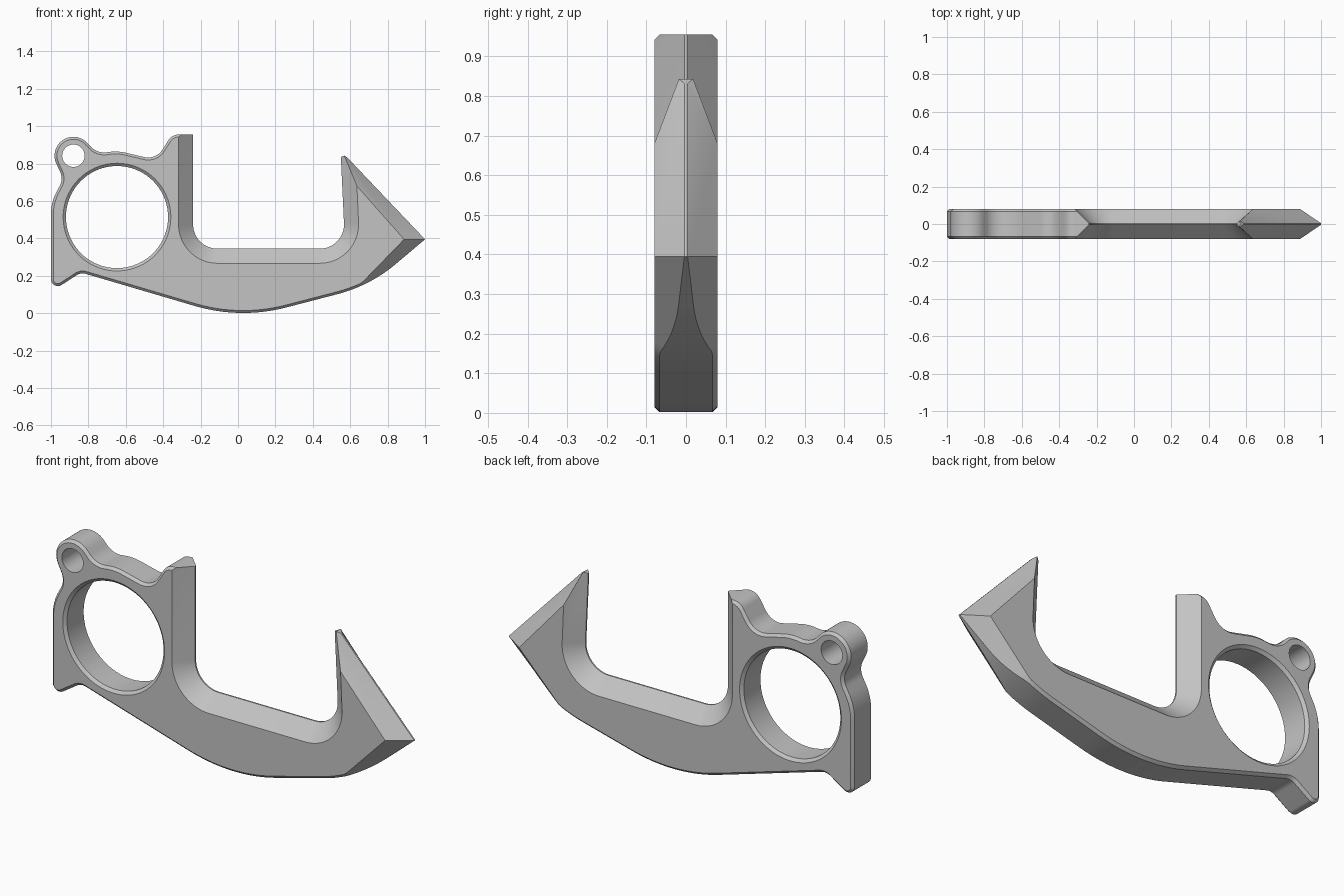
import bpy, bmesh
from math import sin, cos, tan, pi, radians
from mathutils import Vector

cube = bpy.data.objects.get("Cube")
if cube:
    bpy.data.objects.remove(cube, do_unlink=True)

HALF = 0.08        # half thickness of the plate
CHAMFER = 0.013    # small edge break
BEVEL = 0.078      # wide knife-like bevel
WALL = HALF - CHAMFER
RIDGE = 0.004      # half width of a bevelled edge


def fillet(corners, steps=16):
    """Round the corners (x, z, radius) of an open path."""
    pts = [Vector(c[:2]) for c in corners]
    path = []
    for i, (x, z, r) in enumerate(corners):
        c = pts[i]
        if r == 0:
            path.append(c)
            continue
        a = (pts[i - 1] - c).normalized()
        b = (pts[i + 1] - c).normalized()
        ang = a.angle(b)
        trim = r / tan(ang / 2)
        mid = c + (a + b).normalized() * r / sin(ang / 2)
        s, e, w = c + a * trim - mid, c + b * trim - mid, pi - ang
        for k in range(steps + 1):
            t = k / steps
            path.append(mid + (s * sin((1 - t) * w) + e * sin(t * w)) / sin(w))
    return path


def inset(path, dist):
    """Offset an open path towards its right-hand side."""
    result = []
    last = len(path) - 1
    for i, p in enumerate(path):
        n = Vector((0, 0))
        for a, b in ((i - 1, i), (i, i + 1)):
            if a >= 0 and b <= last:
                d = (path[b] - path[a]).normalized()
                n += Vector((d.y, -d.x))
        result.append(p + n.normalized() * dist)
    return result


# Each section is (edge point, face point, half width of the edge)
blade_shoulder = Vector((-0.318, 0.942))
tip_face = Vector((0.636, 0.68))
point_face = Vector((0.888, 0.395))
bevel_start = Vector((0.655, 0.155))

# Inner bevelled edge: blade, floor and inside of the hook
inner = fillet([(-0.24, 0.955, 0), (-0.24, 0.345, 0.13),
                (0.573, 0.345, 0.13), (0.55, 0.835, 0)])
inner_face = inset(inner, BEVEL)
inner_face[0], inner_face[-1] = blade_shoulder, tip_face
sections = [(p, q, RIDGE) for p, q in zip(inner, inner_face)]

# Blunt hook tip
sections += [(Vector((0.568, 0.843)), tip_face, 0.018),
             (Vector((0.585, 0.832)), tip_face, RIDGE)]

# Outer edge: hook point, belly, heel, lug and saddle
lug = Vector((-0.88, 0.842))
lug_arc = []
for k in range(25):
    a = radians(207 - 163 * k / 24)
    lug_arc.append((lug.x + 0.101 * cos(a), lug.y + 0.101 * sin(a), 0))
outer = fillet([(1, 0.395, 0), (0.706, 0.147, 0.8), (0.012, -0.033, 0.92),
                (-0.84, 0.218, 0.06), (-1, 0.114, 0.037), (-1, 0.595, 0.26),
                (-0.933, 0.718, 0.085)] + lug_arc +
               [(-0.754, 0.854, 0.1), (-0.642, 0.868, 0.25),
                (-0.439, 0.82, 0.09), (-0.353, 0.955, 0.064),
                (-0.303, 0.955, 0)])
outer_face = inset(outer, CHAMFER)
outer_face[-1] = blade_shoulder
along = point_face - bevel_start
out = Vector((along.y, -along.x)).normalized()
for p, q in zip(outer, outer_face):
    h = WALL
    if p.x > bevel_start.x:
        # Wide bevel fading out along the underside of the hook
        cut = HALF - (p - bevel_start).dot(out)
        if cut < WALL:
            h = max(cut, RIDGE)
            q = bevel_start + along * (p.x - bevel_start.x) / (1 - bevel_start.x)
    sections.append((p, q, h))


def loft(bm, sections):
    """Skin closed rings running from one face of the plate to the other."""
    def ring(which, side):
        row = []
        for s in sections:
            y = HALF if which else s[2]
            row.append(bm.verts.new((s[which].x, side * y, s[which].y)))
        return row
    rings = [ring(1, 1), ring(0, 1), ring(0, -1), ring(1, -1)]
    n = len(sections)
    for r, s in zip(rings, rings[1:]):
        for i in range(n):
            j = (i + 1) % n
            bm.faces.new((r[i], r[j], s[j], s[i]))


def hole(centre, radius, chamfer, count):
    result = []
    for k in range(count):
        d = Vector((cos(2 * pi * k / count), sin(2 * pi * k / count)))
        result.append((centre + d * radius, centre + d * (radius + chamfer), WALL))
    return result


bm = bmesh.new()
loft(bm, sections)
loft(bm, hole(Vector((-0.647, 0.514)), 0.273, 0.015, 72))   # finger ring
loft(bm, hole(lug, 0.06, 0, 36))                            # lanyard hole
bmesh.ops.remove_doubles(bm, verts=bm.verts[:], dist=0.0001)

# Flat sides, filled around the holes
for side in (1, -1):
    rim = [e for e in bm.edges if e.is_boundary
           and all(v.co.y * side > HALF - 0.001 for v in e.verts)]
    bmesh.ops.triangle_fill(bm, edges=rim, use_beauty=True,
                            normal=(0, side, 0))
bmesh.ops.recalc_face_normals(bm, faces=bm.faces[:])

mesh = bpy.data.meshes.new("hook_cutter_body")
bm.to_mesh(mesh)
bm.free()
body = bpy.data.objects.new("hook_cutter_body", mesh)
bpy.context.collection.objects.link(body)

steel = bpy.data.materials.new("steel_grey")
steel.use_nodes = True
colour = (0.55, 0.55, 0.55, 1)
steel.diffuse_color = colour
steel.node_tree.nodes["Principled BSDF"].inputs["Base Color"].default_value = colour
mesh.materials.append(steel)

bpy.ops.object.select_all(action='DESELECT')
body.select_set(True)
bpy.context.view_layer.objects.active = body
bpy.ops.object.shade_smooth_by_angle(angle=radians(30))
